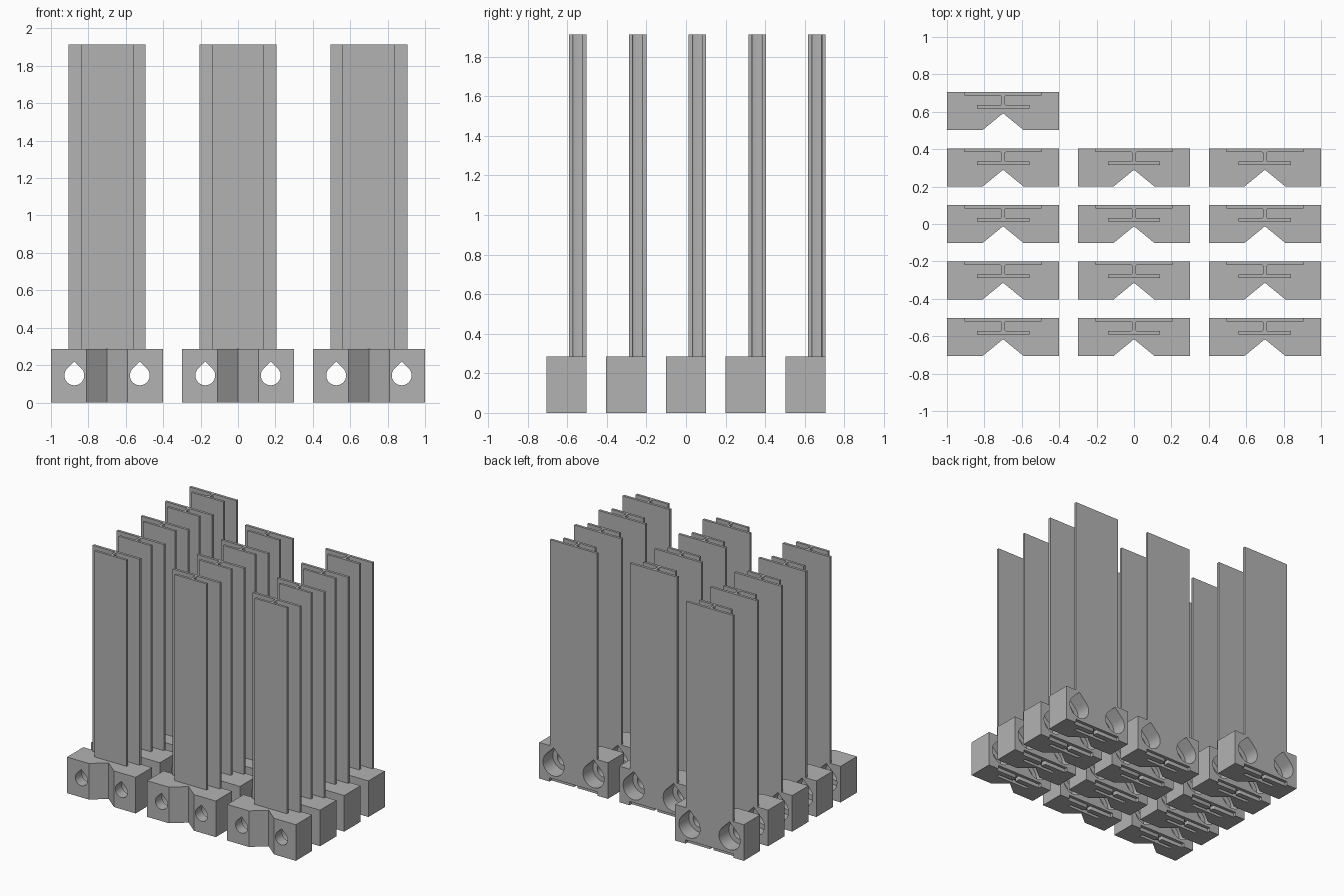
import bpy, bmesh, math
from mathutils import Matrix

if "Cube" in bpy.data.objects:
    bpy.data.objects.remove(bpy.data.objects["Cube"])

BLOCK_H, TOP, HALF_D = 0.285, 1.913, 0.102

grey = bpy.data.materials.new("plain grey")
grey.diffuse_color = (0.45, 0.45, 0.45, 1)
grey.use_nodes = True
grey.node_tree.nodes["Principled BSDF"].inputs["Base Color"].default_value = grey.diffuse_color


def prism(name, outline, z0, z1, matrix=Matrix()):
    """Extrude a closed outline from z0 to z1."""
    bm = bmesh.new()
    face = bm.faces.new([bm.verts.new((x, y, z0)) for x, y in outline])
    new = bmesh.ops.extrude_face_region(bm, geom=[face])["geom"]
    bmesh.ops.translate(bm, vec=(0, 0, z1 - z0),
                        verts=[v for v in new if isinstance(v, bmesh.types.BMVert)])
    bmesh.ops.recalc_face_normals(bm, faces=bm.faces)
    bm.transform(matrix)
    mesh = bpy.data.meshes.new(name)
    bm.to_mesh(mesh)
    bm.free()
    mesh.materials.append(grey)
    obj = bpy.data.objects.new(name, mesh)
    bpy.context.collection.objects.link(obj)
    return obj


def rail_outline(gap=0.0):
    """I-shaped section: wide rear flange, narrow front flange, thin filleted web."""
    yf0, yf1, yr0, yr1 = 0.013 - gap, 0.032 + gap, 0.082 - gap, 0.102 + gap
    web, r = 0.009 + gap, 0.007
    half = [(0.14 + gap, yf0), (0.14 + gap, yf1)]
    for cy, a0 in ((yf1 + r, -90), (yr0 - r, 180)):
        for i in range(4):
            a = math.radians(a0 - 30 * i)
            half.append((web + r + r * math.cos(a), cy + r * math.sin(a)))
    half += [(0.206 + gap, yr0), (0.206 + gap, yr1)]
    return half + [(-x, y) for x, y in reversed(half)]


def teardrop(r, n=28):
    """Circle with a 45 degree point on top."""
    pts = [(0, r * math.sqrt(2))]
    for i in range(n + 1):
        a = math.radians(135 + 270 * i / n)
        pts.append((r * math.cos(a), r * math.sin(a)))
    return pts


# Foot block with a V notch in its front
block = prism("foot_block", [(-0.3, -HALF_D), (-0.11, -HALF_D), (0, -0.012), (0.11, -HALF_D),
                             (0.3, -HALF_D), (0.3, HALF_D), (-0.3, HALF_D)], 0, BLOCK_H)

# Cutters: bolt holes, rear counterbores and the socket underneath
cutters = [prism("socket_cutter", rail_outline(0.004), -0.05, 0.03)]
for x in (-0.175, 0.175):
    for r, y0, y1 in ((0.053, -0.2, 0.05), (0.092, -0.02, 0.2)):
        stand = Matrix.Translation((x, 0, 0.145)) @ Matrix.Rotation(math.radians(90), 4, "X")
        cutters.append(prism("hole_cutter", teardrop(r), -y1, -y0, stand))
for c in cutters:
    c.hide_render = True
    mod = block.modifiers.new("cut", "BOOLEAN")
    mod.object, mod.operation, mod.solver = c, "DIFFERENCE", "EXACT"

# Bake the cuts so that all blocks share one mesh
graph = bpy.context.evaluated_depsgraph_get()
block_mesh = bpy.data.meshes.new_from_object(block.evaluated_get(graph))
block.modifiers.clear()
block.data = block_mesh
for c in cutters:
    bpy.data.objects.remove(c)

# Upright rail
rail = prism("upright_rail", rail_outline(), BLOCK_H, TOP)
for obj in (block, rail):
    bpy.context.view_layer.objects.active = obj
    obj.select_set(True)
bpy.ops.object.shade_smooth_by_angle(angle=math.radians(31))

# Three columns by four rows, plus one extra unit at the rear left
spots = [(0.7 * c, 0.302 * r) for r in range(-2, 2) for c in (-1, 0, 1)] + [(-0.7, 0.604)]
for i, (x, y) in enumerate(spots):
    for part in (block, rail):
        obj = part
        if i:
            obj = part.copy()
            bpy.context.collection.objects.link(obj)
        obj.location = (x, y, 0)
